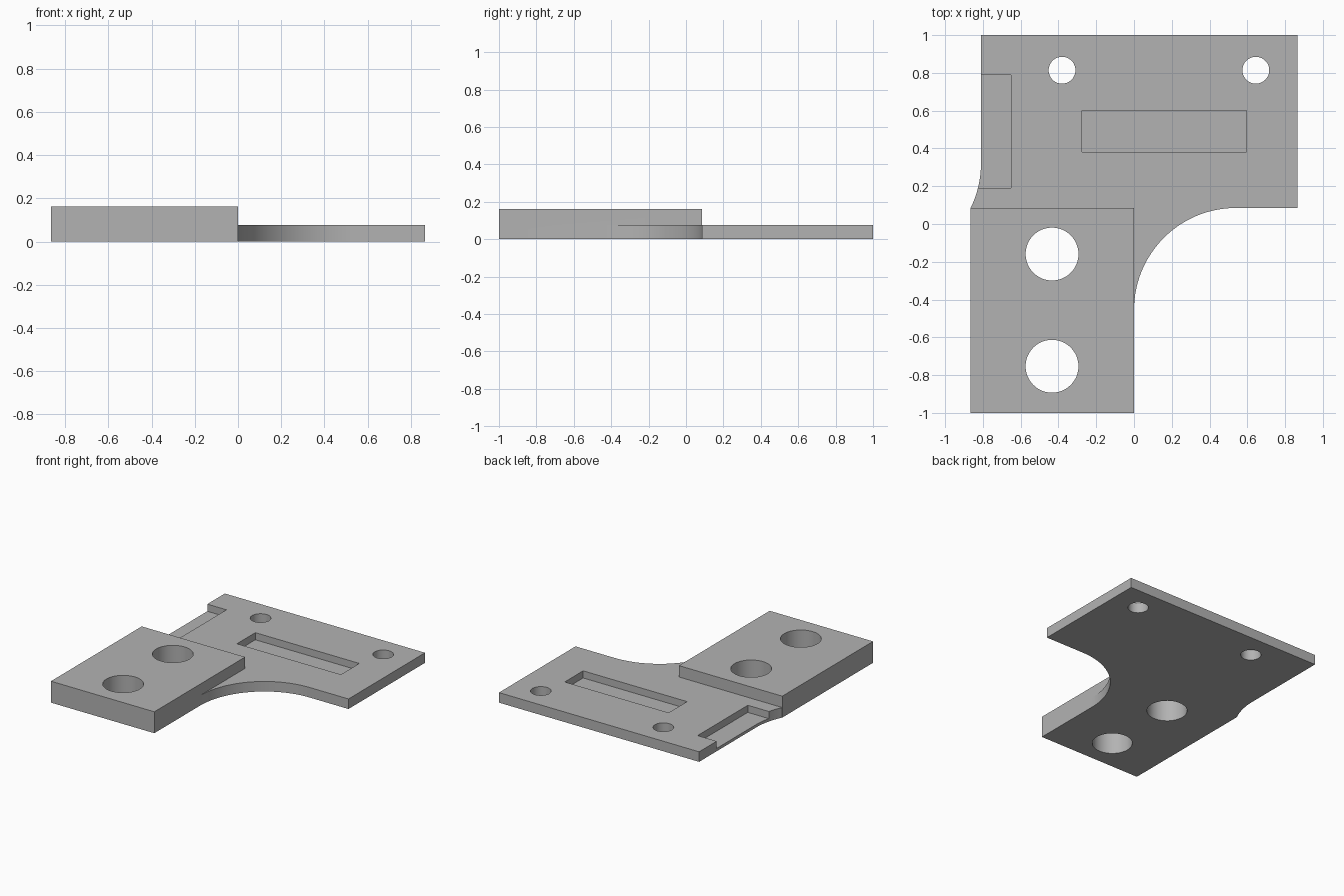
import bpy
import bmesh
from math import sin, cos, radians, asin, degrees

scene_cube = bpy.data.objects.get("Cube")
if scene_cube:
    bpy.data.objects.remove(scene_cube, do_unlink=True)

PLATE_TOP, BLOCK_TOP, POCKET_FLOOR = 0.076, 0.162, 0.022
STEP_Y, RADIUS = 0.085, 0.54

grey = bpy.data.materials.new("plain grey")
grey.use_nodes = True
colour = (0.45, 0.45, 0.45, 1)
grey.diffuse_color = colour
grey.node_tree.nodes["Principled BSDF"].inputs["Base Color"].default_value = colour


def prism(name, outline, bottom, top):
    """Extrude a flat outline upward into a closed solid."""
    bm = bmesh.new()
    face = bm.faces.new([bm.verts.new((x, y, bottom)) for x, y in outline])
    grown = bmesh.ops.extrude_face_region(bm, geom=[face])
    verts = [v for v in grown["geom"] if isinstance(v, bmesh.types.BMVert)]
    bmesh.ops.translate(bm, verts=verts, vec=(0, 0, top - bottom))
    bmesh.ops.recalc_face_normals(bm, faces=bm.faces)
    mesh = bpy.data.meshes.new(name)
    bm.to_mesh(mesh)
    bm.free()
    mesh.materials.append(grey)
    obj = bpy.data.objects.new(name, mesh)
    bpy.context.collection.objects.link(obj)
    return obj


def arc(cx, cy, r, start, end, steps):
    angles = [radians(start + (end - start) * i / steps) for i in range(steps + 1)]
    return [(cx + r * cos(a), cy + r * sin(a)) for a in angles]


def rect(x0, x1, y0, y1):
    return [(x0, y0), (x1, y0), (x1, y1), (x0, y1)]


def combine(target, tool, operation):
    """Apply a boolean and remove the tool object."""
    tool.hide_render = True
    mod = target.modifiers.new(operation.lower(), "BOOLEAN")
    mod.operation, mod.object, mod.solver = operation, tool, "EXACT"
    bpy.context.view_layer.objects.active = target
    bpy.ops.object.modifier_apply(modifier=mod.name)
    bpy.data.objects.remove(tool, do_unlink=True)


# Thin plate with a large concave corner and a flared left edge
flare = degrees(asin(0.237 / RADIUS))
outline = [(-0.865, -1), (0, -1)]
outline += arc(RADIUS, STEP_Y - RADIUS, RADIUS, 180, 90, 32)
outline += [(0.865, STEP_Y), (0.865, 1), (-0.81, 1)]
outline += arc(-0.81 - RADIUS, STEP_Y + 0.237, RADIUS, 0, -flare, 12)
bracket = prism("mounting_bracket", outline, 0, PLATE_TOP)

# Raised thick block at the front
block = prism("thick_block", rect(-0.865, 0, -1, STEP_Y), 0, BLOCK_TOP)
combine(bracket, block, "UNION")

# Long pocket and the notch open to the side edge
for name, area in (("pocket_cutter", (-0.275, 0.595, 0.38, 0.6)),
                   ("notch_cutter", (-1, -0.65, 0.19, 0.79))):
    combine(bracket, prism(name, rect(*area), POCKET_FLOOR, 0.3), "DIFFERENCE")

# Two small plate holes and two large block holes
for x, y, r in ((-0.381, 0.814, 0.071), (0.645, 0.814, 0.071),
                (-0.434, -0.159, 0.14), (-0.434, -0.753, 0.14)):
    circle = arc(x, y, r, 0, 360, 48)[:-1]
    combine(bracket, prism("hole_cutter", circle, -0.1, 0.3), "DIFFERENCE")

# Smooth curved walls, crisp edges
bpy.ops.object.select_all(action="DESELECT")
bracket.select_set(True)
bpy.context.view_layer.objects.active = bracket
bpy.ops.object.shade_smooth_by_angle(angle=radians(30))
